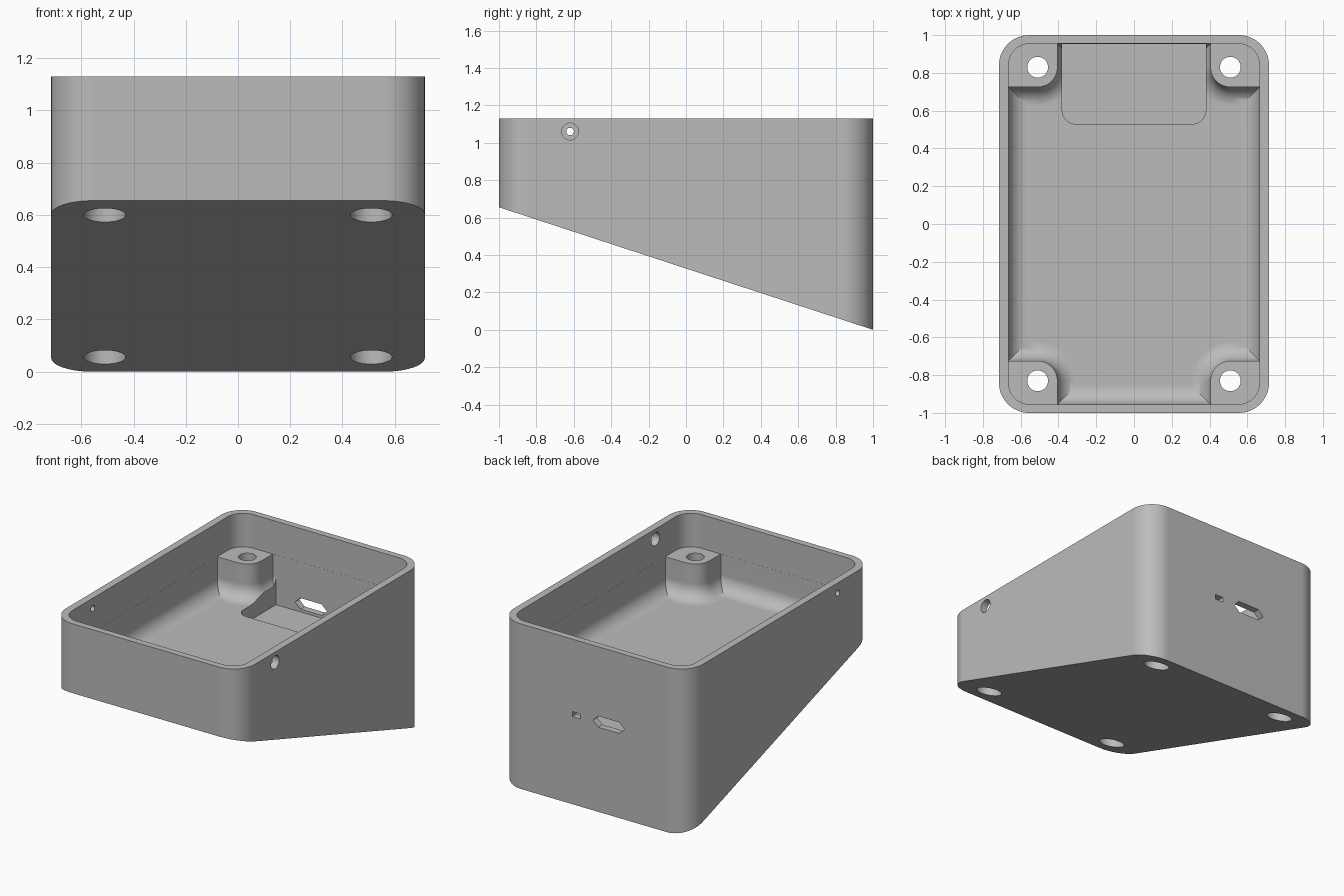
import bpy, bmesh, math
from mathutils import Vector

if "Cube" in bpy.data.objects:
    bpy.data.objects.remove(bpy.data.objects["Cube"], do_unlink=True)

grey = bpy.data.materials.new("light grey plastic")
grey.use_nodes = True
colour = (0.5, 0.5, 0.5, 1)
grey.diffuse_color = colour
grey.node_tree.nodes["Principled BSDF"].inputs["Base Color"].default_value = colour

TOP, FLOOR, POST_TOP = 1.13, 0.66, 0.9
HOLE_X, HOLE_Y, POST_R, FILLET = 0.51, 0.83, 0.105, 0.1


def loft(name, rings):
    """Closed solid through rings of equal point count."""
    bm = bmesh.new()
    loops = [[bm.verts.new(p) for p in ring] for ring in rings]
    n = len(loops[0])
    for a, b in zip(loops, loops[1:]):
        for i in range(n):
            j = (i + 1) % n
            bm.faces.new((a[i], a[j], b[j], b[i]))
    bm.faces.new(loops[0])
    bm.faces.new(loops[-1])
    bmesh.ops.recalc_face_normals(bm, faces=bm.faces)
    mesh = bpy.data.meshes.new(name)
    bm.to_mesh(mesh)
    bm.free()
    mesh.materials.append(grey)
    obj = bpy.data.objects.new(name, mesh)
    bpy.context.collection.objects.link(obj)
    return obj


def arc(cx, cy, r, start, end, steps=14):
    angles = [math.radians(start + (end - start) * i / steps) for i in range(steps + 1)]
    return [(cx + r * math.cos(a), cy + r * math.sin(a)) for a in angles]


def mirrored(quarter):
    """Four-way outline from the points of the +x +y quarter."""
    flip = quarter[::-1]
    return (quarter + [(-x, y) for x, y in flip]
            + [(-x, -y) for x, y in quarter] + [(x, -y) for x, y in flip])


def rounded(x, y, r):
    return mirrored(arc(x - r, y - r, r, 0, 90))


def cross(d):
    """Cavity outline around the corner posts, shrunk by d."""
    x, y, r = 0.6645 - d, 0.9545 - d, POST_R + d
    return mirrored([(x, HOLE_Y - r)] + arc(HOLE_X, HOLE_Y, r, 270, 180) + [(HOLE_X - r, y)])


def at(outline, z):
    return [(x, y, z) for x, y in outline]


def rod(name, centre, axis, radius, length, count=40):
    """Cylinder starting at centre and running along axis."""
    axis, c = Vector(axis), Vector(centre)
    turn = axis.to_track_quat('Z', 'Y')
    ring = [c + turn @ Vector((x, y, 0)) for x, y in arc(0, 0, radius, 0, 360, count)[:-1]]
    return loft(name, [ring, [p + axis * length for p in ring]])


# Outer body with the sloping underside
outline = rounded(0.715, 1.0, 0.16)
body = loft("enclosure_body", [[(x, y, 0.655 * (1 - y) / 2) for x, y in outline], at(outline, TOP)])

# Open upper cavity, then the lower one with filleted floor
cutters = [loft("upper_cavity", [at(rounded(0.665, 0.955, 0.115), z) for z in (POST_TOP, TOP + 0.2)])]
rings = []
for i in range(11):
    a = math.radians(9 * i)
    rings.append(at(cross(FILLET * (1 - math.sin(a))), FLOOR + FILLET * (1 - math.cos(a))))
rings.append(at(cross(0), POST_TOP + 0.1))
cutters.append(loft("lower_cavity", rings))

# Recess in the floor behind the ports
half = arc(0.38 - 0.07, 0.53 + 0.07, 0.07, 270, 360) + [(0.38, 0.954)]
recess = half + [(-x, y) for x, y in reversed(half)]
cutters.append(loft("port_recess", [at(recess, z) for z in (0.56, 0.95)]))

# Screw holes with counterbores from below
for sx in (-1, 1):
    for sy in (-1, 1):
        base = (sx * HOLE_X, sy * HOLE_Y, -0.1)
        cutters.append(rod("screw_hole", base, (0, 0, 1), 0.055, 1.1))
        cutters.append(rod("counterbore", base, (0, 0, 1), 0.08, 0.88))

# Side holes, the wide one on the left wall
cutters.append(rod("wide_side_hole", (0.6, -0.62, 1.06), (1, 0, 0), 0.045, 0.2))
cutters.append(rod("narrow_side_hole", (-0.6, -0.62, 1.06), (-1, 0, 0), 0.02, 0.2))

# Hexagonal port and small slot through the back wall
port = [(-0.12, 0), (-0.08, 0.038), (0.08, 0.038), (0.12, 0), (0.08, -0.038), (-0.08, -0.038)]
slot = [(-0.03, -0.017), (0.03, -0.017), (0.03, 0.017), (-0.03, 0.017)]
for name, shape, cx in (("plug_port", port, -0.115), ("small_slot", slot, 0.13)):
    cutters.append(loft(name, [[(cx + x, y, 0.617 + z) for x, z in shape] for y in (0.9, 1.1)]))

# Apply every cut
bpy.ops.object.select_all(action='DESELECT')
bpy.context.view_layer.objects.active = body
body.select_set(True)
for cutter in cutters:
    cutter.hide_render = True
    cut = body.modifiers.new(cutter.name, 'BOOLEAN')
    cut.operation, cut.solver, cut.object = 'DIFFERENCE', 'EXACT', cutter
    bpy.ops.object.modifier_apply(modifier=cut.name)
    bpy.data.objects.remove(cutter, do_unlink=True)

# Smooth rounds, crisp edges, even flats
bpy.ops.object.shade_smooth_by_angle(angle=math.radians(30))
weighted = body.modifiers.new("even_flats", 'WEIGHTED_NORMAL')
weighted.keep_sharp = True
